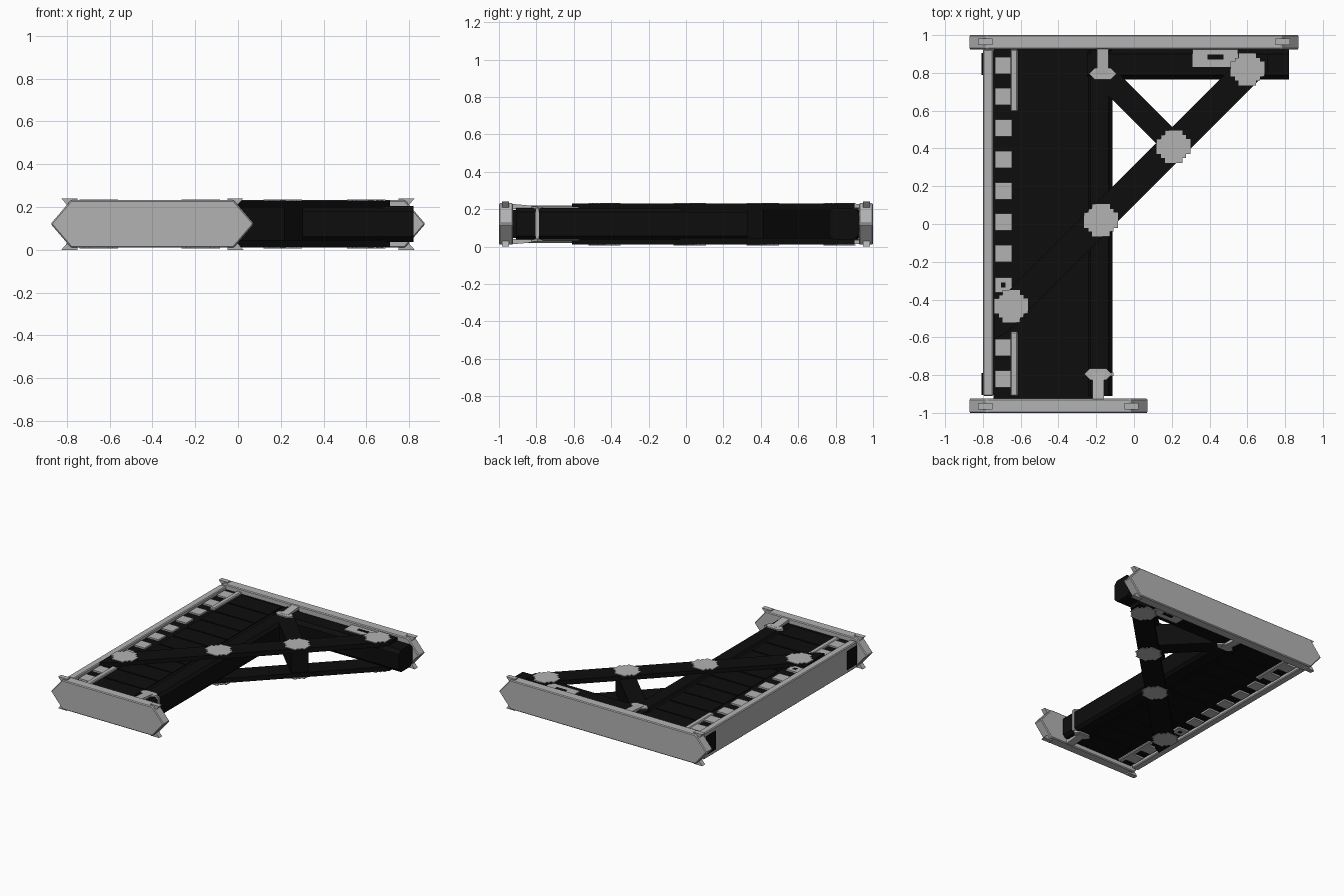
import bpy
import bmesh
from mathutils import Vector

cube = bpy.data.objects.get("Cube")
if cube:
    bpy.data.objects.remove(cube, do_unlink=True)

MID = 0.12  # the whole structure mirrors about this height


def make_material(name, rgb):
    mat = bpy.data.materials.new(name)
    mat.use_nodes = True
    mat.diffuse_color = (*rgb, 1)
    bsdf = mat.node_tree.nodes["Principled BSDF"]
    bsdf.inputs["Base Color"].default_value = (*rgb, 1)
    bsdf.inputs["Roughness"].default_value = 0.7
    return mat


GRAY = make_material("light gray", (0.45, 0.45, 0.45))
BLACK = make_material("matte black", (0.004, 0.004, 0.004))


def prism(name, outline, low, high, mat, axis="z", bevel=0):
    """Extrude a 2D outline along an axis: z uses (x, y), y uses (x, z), x uses (y, z)."""
    place = {"z": lambda a, b, c: (a, b, c),
             "y": lambda a, b, c: (a, c, b),
             "x": lambda a, b, c: (c, a, b)}[axis]
    bm = bmesh.new()
    face = bm.faces.new([bm.verts.new(place(a, b, low)) for a, b in outline])
    top = bmesh.ops.extrude_face_region(bm, geom=[face])
    verts = [v for v in top["geom"] if isinstance(v, bmesh.types.BMVert)]
    bmesh.ops.translate(bm, verts=verts, vec=place(0, 0, high - low))
    bmesh.ops.recalc_face_normals(bm, faces=bm.faces)
    mesh = bpy.data.meshes.new(name)
    bm.to_mesh(mesh)
    bm.free()
    mesh.materials.append(mat)
    obj = bpy.data.objects.new(name, mesh)
    bpy.context.collection.objects.link(obj)
    if bevel:
        mod = obj.modifiers.new("edge_bevel", "BEVEL")
        mod.width = bevel
        mod.segments = 1
    return obj


def box(name, x, y, z, mat, bevel=0):
    return prism(name, [(x[0], y[0]), (x[1], y[0]), (x[1], y[1]), (x[0], y[1])],
                 z[0], z[1], mat, bevel=bevel)


def pointed(a0, a1, b0, b1, tip):
    """Hexagon with pointed ends along its first axis."""
    mid = (b0 + b1) / 2
    return [(a0, mid), (a0 + tip, b0), (a1 - tip, b0), (a1, mid), (a1 - tip, b1), (a0 + tip, b1)]


def octagon(a0, a1, b0, b1, cut):
    return [(a0 + cut, b0), (a1 - cut, b0), (a1, b0 + cut), (a1, b1 - cut),
            (a1 - cut, b1), (a0 + cut, b1), (a0, b1 - cut), (a0, b0 + cut)]


def both_levels(low, high):
    """Height range for the top copy and its mirrored bottom copy."""
    return [("upper", low, high), ("lower", 2 * MID - high, 2 * MID - low)]


# End plates with corner clips
for name, right, side in (("front", 0.075, -1), ("back", 0.875, 1)):
    y0, y1 = sorted((side * 0.925, side))
    prism(name + "_plate", pointed(-0.875, right, 0.01, 0.232, 0.095), y0, y1, GRAY, "y", 0.006)
    for end, tip, inward in (("right", -0.875, 1), ("left", right, -1)):
        for level, sign in (("upper", 1), ("lower", -1)):
            wedge = [(tip + inward * dx, MID + sign * dz)
                     for dx, dz in ((0.05, 0.12), (0.125, 0.12), (0.125, 0.08), (0.085, 0.08))]
            prism(f"{name}_{end}_{level}_clip", wedge,
                  side * 0.965 - 0.018, side * 0.965 + 0.018, GRAY, "y")

# Side wall and its black end blocks
box("side_wall", (-0.8, -0.745), (-0.91, 0.925), (0.02, 0.22), GRAY, 0.006)
for name, y in (("front", (-0.905, -0.79)), ("back", (0.79, 0.905))):
    box(name + "_wall_block", (-0.807, -0.76), y, (0.05, 0.19), BLACK)

# Deck, planks and rails
box("deck", (-0.745, -0.2), (-0.925, 0.925), (0.045, 0.195), BLACK)
for i in range(11):
    y = -0.9 + i * 0.165
    box(f"plank_{i + 1}", (-0.61, -0.265), (y, y + 0.155), (0.04, 0.2), BLACK)
prism("deck_rail", octagon(-0.25, -0.115, 0.037, 0.205, 0.02), -0.91, 0.92, BLACK, "y")
prism("back_beam", octagon(0.765, 0.925, 0.037, 0.205, 0.025), -0.25, 0.82, BLACK, "x")

# Diagonal beam in two layers, running through the node points
for level, low, high in both_levels(0.195, 0.23):
    outline = [(-0.74, -0.61), (-0.68, -0.58), (0.71, 0.81), (0.71, 0.9),
               (0.59, 0.9), (-0.74, -0.43)]
    prism(level + "_diagonal_beam", outline, low, high, BLACK)

# Cross brace joining the two layers
start, end = Vector((-0.17, 0.80)), Vector((0.26, 0.37))
across = (end - start).orthogonal().normalized() * 0.06
brace = [start + across, end + across, end - across, start - across]
prism("cross_brace", [tuple(p) for p in brace], 0.037, 0.205, BLACK)

# Stepped cross plates over each joint
quarter = [(0.09, 0.04), (0.066, 0.04), (0.066, 0.06), (0.047, 0.06), (0.047, 0.086)]
cross = []
for sx, sy in ((1, 1), (-1, 1), (-1, -1), (1, -1)):
    points = [(sx * x, sy * y) for x, y in quarter]
    cross += points if sx * sy > 0 else points[::-1]
for i, (cx, cy) in enumerate(((-0.65, -0.435), (-0.175, 0.02), (0.21, 0.41), (0.6, 0.82))):
    for level, low, high in both_levels(0.228, 0.234):
        prism(f"{level}_joint_plate_{i + 1}", [(cx + x, cy + y) for x, y in cross], low, high, GRAY)

# Row of tiles along the wall, showing on both faces of the deck
for i in range(11):
    y = 0.84 - i * 0.166
    if i == 8:  # covered by the diagonal beam
        continue
    half = 0.04 if i == 7 else 0.045
    box(f"tile_{i + 1}", (-0.735, -0.645), (y - half, y + half), (0.033, 0.207), GRAY)
for level, low, high in both_levels(0.206, 0.209):
    box(level + "_tile_hole", (-0.705, -0.68), (-0.335, -0.31), (low, high), BLACK)

# Guide bars at both ends of the deck
for name, y in (("front", (-0.91, -0.57)), ("back", (0.595, 0.925))):
    box(name + "_guide_bar", (-0.655, -0.615), y, (0.03, 0.212), GRAY, 0.006)

# Clamp arms reaching from the plates over the rail
for name, side, x in (("front", -1, -0.19), ("back", 1, -0.165)):
    for level, sign in (("upper", 1), ("lower", -1)):
        arm = [(side * y, MID + sign * z)
               for y, z in ((0.93, 0.108), (0.79, 0.095), (0.79, 0.08), (0.93, 0.08))]
        prism(f"{name}_{level}_clamp_arm", arm, x - 0.03, x + 0.03, GRAY, "x")
        z0, z1 = sorted((MID + sign * 0.08, MID + sign * 0.094))
        y0, y1 = sorted((side * 0.765, side * 0.825))
        prism(f"{name}_{level}_clamp_cap",
              pointed(x - 0.073, x + 0.073, y0, y1, 0.03), z0, z1, GRAY)
box("front_clamp_strap", (-0.13, -0.108), (-0.805, -0.785), (0.04, 0.205), GRAY)

# Slotted plate on the back beam
for level, low, high in both_levels(0.203, 0.211):
    box(level + "_slot_plate", (0.31, 0.55), (0.83, 0.925), (low, high), GRAY)
for level, low, high in both_levels(0.209, 0.213):
    box(level + "_slot", (0.39, 0.475), (0.872, 0.897), (low, high), BLACK)
